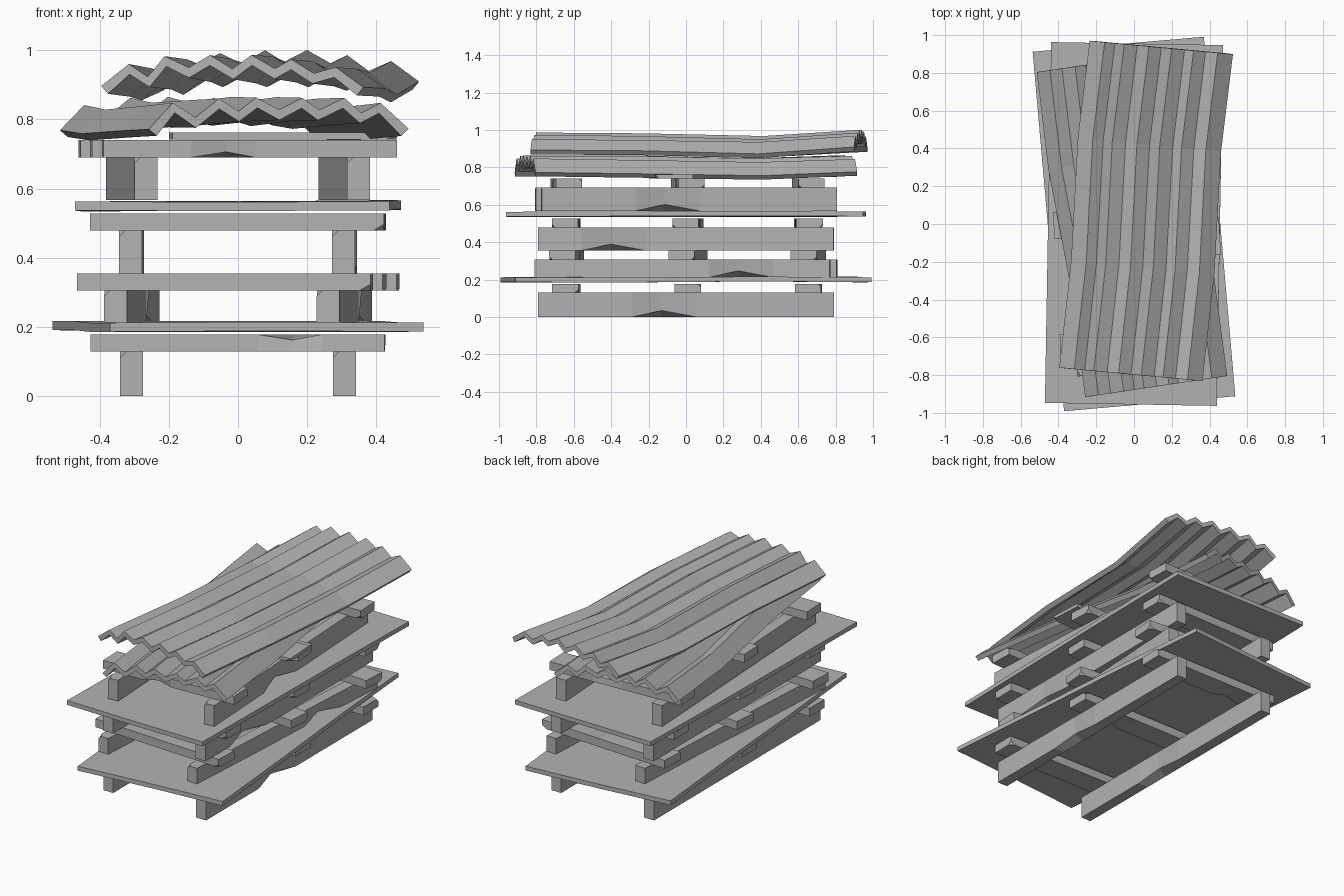
import bpy, bmesh, math, random
from mathutils import Matrix

random.seed(4)
old = bpy.data.objects.get("Cube")
if old:
    bpy.data.objects.remove(old, do_unlink=True)

GREY = (0.45, 0.45, 0.45, 1)
grey = bpy.data.materials.new("plain_grey")
grey.use_nodes = True
grey.diffuse_color = GREY
grey.node_tree.nodes["Principled BSDF"].inputs["Base Color"].default_value = GREY


def finish(name, bm, place):
    bmesh.ops.recalc_face_normals(bm, faces=bm.faces)
    mesh = bpy.data.meshes.new(name)
    bm.to_mesh(mesh)
    bm.free()
    mesh.materials.append(grey)
    obj = bpy.data.objects.new(name, mesh)
    obj.matrix_world = place
    bpy.context.collection.objects.link(obj)
    return obj


def placed(x, y, z, degrees):
    return Matrix.Translation((x, y, z)) @ Matrix.Rotation(math.radians(degrees), 4, "Z")


# Rough timber running along y: four-cornered rings, one edge chipped mid-way
def timber(name, length, width, height, place, chip_at, chip_edge, chip):
    bm = bmesh.new()
    h = length / 2
    stations = [-h, chip_at - length * .1, chip_at, chip_at + length * .12, h]
    corners = [(-1, 0), (1, 0), (1, 1), (-1, 1)]
    rings = []
    for i, y in enumerate(stations):
        ring = []
        for k, (sx, sz) in enumerate(corners):
            x, z = sx * width / 2, sz * height
            if i == 2 and k == chip_edge:
                x -= sx * chip * .6
                z += chip if sz == 0 else -chip
            ring.append(bm.verts.new((x, y, z)))
        rings.append(ring)
    for a, b in zip(rings, rings[1:]):
        for k in range(4):
            n = (k + 1) % 4
            bm.faces.new((a[k], a[n], b[n], b[k]))
    bm.faces.new(rings[0])
    bm.faces.new(rings[-1])
    # splintered end corner
    p = rings[0][(chip_edge + 2) % 4].co
    normal = p.copy()
    normal.x, normal.y, normal.z = math.copysign(1, p.x), -.6, 1 if p.z > 0 else -1
    inset = p - normal.normalized() * .012
    cut = bmesh.ops.bisect_plane(bm, geom=bm.verts[:] + bm.edges[:] + bm.faces[:],
                                 plane_co=inset, plane_no=normal, clear_outer=True)
    bmesh.ops.holes_fill(bm, edges=[e for e in cut["geom_cut"]
                                    if isinstance(e, bmesh.types.BMEdge)])
    return finish(name, bm, place)


# Pallet: two long rails carrying three cross beams
def pallet(number, z, rail_height, degrees, dent_y):
    base = placed(0, 0, z, degrees)
    for side, x in (("right", -.308), ("left", .308)):
        timber(f"pallet_{number}_{side}_rail", 1.58, .066, rail_height,
               base @ placed(x, 0, 0, 0), dent_y, 1, .035)
    for i, y in enumerate((-.64, .01, .655)):
        turn = 90 + random.uniform(-1.5, 1.5)
        timber(f"pallet_{number}_beam_{i + 1}", .85, .14, .05,
               base @ placed(0, y, rail_height - .002, turn),
               random.uniform(-.2, .2), random.choice((0, 1, 2, 3)), .016)


# Sheet: a grid lifted by a height rule, then thickened
def sheet(name, xs, ys, height, place, thickness, drift=None):
    bm = bmesh.new()
    rows = []
    for j, y in enumerate(ys):
        rows.append([bm.verts.new((x + (drift[j] if drift else 0), y, height(i, j)))
                     for i, x in enumerate(xs)])
    for a, b in zip(rows, rows[1:]):
        for i in range(len(xs) - 1):
            bm.faces.new((a[i], a[i + 1], b[i + 1], b[i]))
    obj = finish(name, bm, place)
    solid = obj.modifiers.new("thickness", "SOLIDIFY")
    solid.thickness = thickness
    solid.offset = 1 if obj.data.polygons[0].normal.z > 0 else -1
    return obj


def flat_sheet(name, z, degrees):
    sheet(name, (-.455, 0, .455), (-.955, -.3, .35, .955),
          lambda i, j: random.uniform(-.003, .005), placed(0, 0, z, degrees), .026)


# Corrugated sheet: arched zigzag that sags along its length
def corrugated(name, x, y, z, degrees, bow):
    count = 13
    xs = [-.36 + .72 * i / (count - 1) + random.uniform(-.008, .008) for i in range(count)]
    teeth = [(.04 if i % 2 else 0) + random.uniform(-.007, .007) for i in range(count)]

    def height(i, j):
        return (.043 * (1 - (xs[i] / .36) ** 2) + teeth[i] + bow[j]
                + random.uniform(-.004, .004))

    sheet(name, xs, (-.87, -.3, .35, .87), height, placed(x, y, z, degrees), .03,
          drift=(0, .01, -.015, 0))


# Stack from the ground up
pallet(1, 0, .13, 0, -.13)
flat_sheet("lower_flat_sheet", .187, 5)
pallet(2, .212, .095, -3.4, .3)
pallet(3, .355, .125, -.2, -.4)
flat_sheet("upper_flat_sheet", .536, -1)
pallet(4, .567, .125, 3, -.13)
timber("thin_shim", .65, .2, .02, placed(.13, -.08, .742, 93), .1, 2, .01)
corrugated("lower_corrugated_sheet", -.01, 0, .757, 8.5, (0, -.003, -.015, 0))
corrugated("upper_corrugated_sheet", .06, .07, .872, -5.3, (.003, -.005, -.018, .015))
